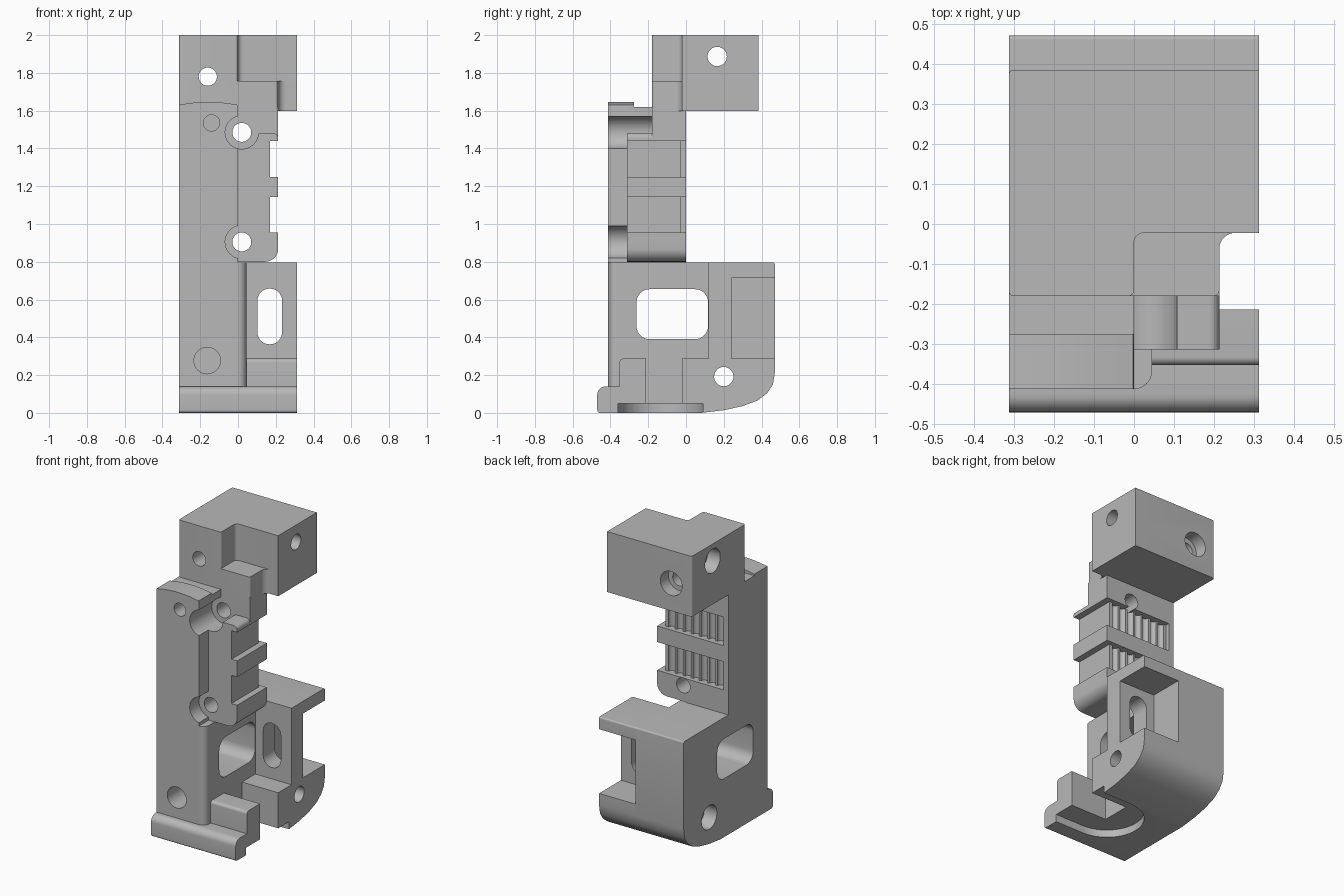
import bpy, bmesh, math
from mathutils import Vector

cube = bpy.data.objects.get("Cube")
if cube:
    bpy.data.objects.remove(cube, do_unlink=True)

grey = bpy.data.materials.new("matte_grey")
grey.use_nodes = True
GREY = (0.48, 0.48, 0.48, 1)
grey.diffuse_color = GREY
for node in grey.node_tree.nodes:
    if node.type == 'BSDF_PRINCIPLED':
        node.inputs["Base Color"].default_value = GREY
        node.inputs["Roughness"].default_value = 0.6

parts, cutters = [], []


def outline(corners, steps=8):
    """Corner list (a, b, optional radius) to a rounded outline."""
    out = []
    n = len(corners)
    for i, c in enumerate(corners):
        p = Vector(c[:2])
        r = c[2] if len(c) > 2 else 0
        if not r:
            out.append(p)
            continue
        d1 = (Vector(corners[i - 1][:2]) - p).normalized()
        d2 = (Vector(corners[(i + 1) % n][:2]) - p).normalized()
        centre = p + (d1 + d2) * r
        for k in range(steps + 1):
            t = math.pi / 2 * k / steps
            out.append(centre - r * (d2 * math.cos(t) + d1 * math.sin(t)))
    return out


def prism(name, axis, corners, lo, hi, group=parts):
    """Extrude an outline along an axis from lo to hi."""
    place = {'x': lambda a, b, t: (t, a, b),
             'y': lambda a, b, t: (a, t, b),
             'z': lambda a, b, t: (a, b, t)}[axis]
    pts = outline(corners)
    bm = bmesh.new()
    rings = [[bm.verts.new(place(p[0], p[1], t)) for p in pts] for t in (lo, hi)]
    for ring in rings:
        bm.faces.new(ring)
    n = len(pts)
    for i in range(n):
        j = (i + 1) % n
        bm.faces.new((rings[0][i], rings[0][j], rings[1][j], rings[1][i]))
    bmesh.ops.recalc_face_normals(bm, faces=bm.faces)
    mesh = bpy.data.meshes.new(name)
    bm.to_mesh(mesh)
    bm.free()
    mesh.materials.append(grey)
    obj = bpy.data.objects.new(name, mesh)
    bpy.context.scene.collection.objects.link(obj)
    group.append(obj)
    if group is cutters:
        obj.hide_render = True
    return obj


def rect(a0, a1, b0, b1, r=0):
    return [(a0, b0, r), (a1, b0, r), (a1, b1, r), (a0, b1, r)]


def circle(a, b, r, n=40):
    return [(a + r * math.cos(math.tau * i / n), b + r * math.sin(math.tau * i / n))
            for i in range(n)]


def cut(axis, corners, lo, hi):
    prism("cutter", axis, corners, lo, hi, cutters)


L, R = -0.312, 0.312

# Upper head and its stepped shoulder
prism("upper_head", 'z', [(L, -.18, .012), (0, -.18, .015), (0, -.022, .025),
      (R, -.022), (R, .385), (L, .385, .012)], 1.75, 2)
prism("upper_shoulder", 'z', [(L, -.18, .012), (.213, -.18, .015), (.213, -.022, .04),
      (R, -.022), (R, .385), (L, .385, .012)], 1.597, 1.757)
prism("neck", 'z', rect(L, .213, -.18, 0), 1.44, 1.62)

# Front column with a gently arched cap
arch = [(L + .31 * k / 10, 1.625 + .022 * math.sin(math.pi * (k + 1) / 12))
        for k in range(10, -1, -1)]
prism("column_front", 'y', [(L, 0), (0, 0), (0, 1.61)] + arch, -.412, -.275)
prism("column_back", 'z', rect(L, 0, -.3, 0), 0, 1.62)

# Notched rail block
prism("rail_block", 'y', [(-.02, .8), (.213, .8, .07), (.213, .955), (.17, .955),
      (.17, 1.143), (.213, 1.143), (.213, 1.25), (.17, 1.25), (.17, 1.44),
      (.213, 1.44), (.213, 1.48, .025), (-.02, 1.48)], -.313, 0)

# Lower housing: side wall, rear box, rounded front corner
belly = [(.08, 0), (.2, .014), (.3, .036), (.38, .066), (.43, .105), (.46, .15), (.47, .21)]
prism("side_wall", 'x', [(-.367, 0)] + belly + [(.47, .797, .01), (-.367, .797)], L, .045)
prism("rear_housing", 'x', [(-.022, 0)] + belly + [(.47, .797, .01), (.118, .797),
      (.118, .287), (-.022, .287)], 0, R)
prism("corner_round", 'z', circle(0, -.367, .045), .1, .797)

# Front foot with rolled lip
prism("front_foot", 'x', [(-.4, 0), (-.213, 0), (-.213, .287), (-.352, .287, .02),
      (-.352, .14), (-.4, .14)], 0, R)
prism("front_lip", 'x', [(-.47, 0, .015), (-.35, 0), (-.35, .14), (-.47, .14, .045)], L, R)

# Bolt holes with counterbores through the rail
for z, depth in ((1.485, -.18), (.905, -.313)):
    cut('y', circle(.02, z, .088), -.6, depth)
    cut('y', circle(.02, z, .05), -.6, .1)

# Fixing holes through the head and the housing
cut('y', circle(-.16, 1.78, .048), -.6, .6)
cut('y', circle(-.16, 1.78, .08), .3, .6)
for y, z in ((.165, 1.887), (.2, .192)):
    cut('x', circle(y, z, .051), -.6, .6)
    cut('x', circle(y, z, .08), -.6, -.22)

# Blind front holes
cut('y', circle(-.14, 1.535, .043), -.6, -.3)
cut('y', circle(-.163, .277, .07), -.6, -.25)

# Side window, rear wall slot and rear corner pocket
cut('x', rect(-.262, .117, .39, .655, .07), -.6, .1)
cut('y', rect(.103, .233, .363, .658, .064), .05, .3)
cut('y', rect(.045, .6, .287, .715), .24, .7)

# Round-ended recess under the foot
cut('z', [(.6, -.36), (.6, .09), (.1, .09)] +
    [(.1 - .225 * math.sin(math.pi * k / 24), -.135 + .225 * math.cos(math.pi * k / 24))
     for k in range(1, 24)] + [(.1, -.36)], -.1, .05)

# Ribbed recesses on the back of the rail
for z0, z1 in ((.955, 1.143), (1.25, 1.44)):
    cut('z', rect(-.275, .3, -.028, .1), z0, z1)
    for k in range(7):
        cut('z', circle(-.235 + .06 * k, -.03, .023, 16), z0, z1)


def bounds(obj):
    cs = [Vector(c) for c in obj.bound_box]
    return [(min(c[i] for c in cs), max(c[i] for c in cs)) for i in range(3)]


# Carve every part with the cutters that reach it
bpy.context.view_layer.update()
for part in parts:
    pb = bounds(part)
    for tool in cutters:
        if all(p[0] < t[1] and t[0] < p[1] for p, t in zip(pb, bounds(tool))):
            mod = part.modifiers.new("carve", 'BOOLEAN')
            mod.operation, mod.solver, mod.object = 'DIFFERENCE', 'EXACT', tool
graph = bpy.context.evaluated_depsgraph_get()
for part in parts:
    carved = bpy.data.meshes.new_from_object(part.evaluated_get(graph))
    carved.name = part.name
    part.modifiers.clear()
    part.data = carved
for tool in cutters:
    bpy.data.objects.remove(tool, do_unlink=True)

# Smooth the curved faces, keep hard edges
for obj in bpy.context.selected_objects:
    obj.select_set(False)
for part in parts:
    part.select_set(True)
bpy.context.view_layer.objects.active = parts[0]
bpy.ops.object.shade_smooth_by_angle(angle=math.radians(30))
